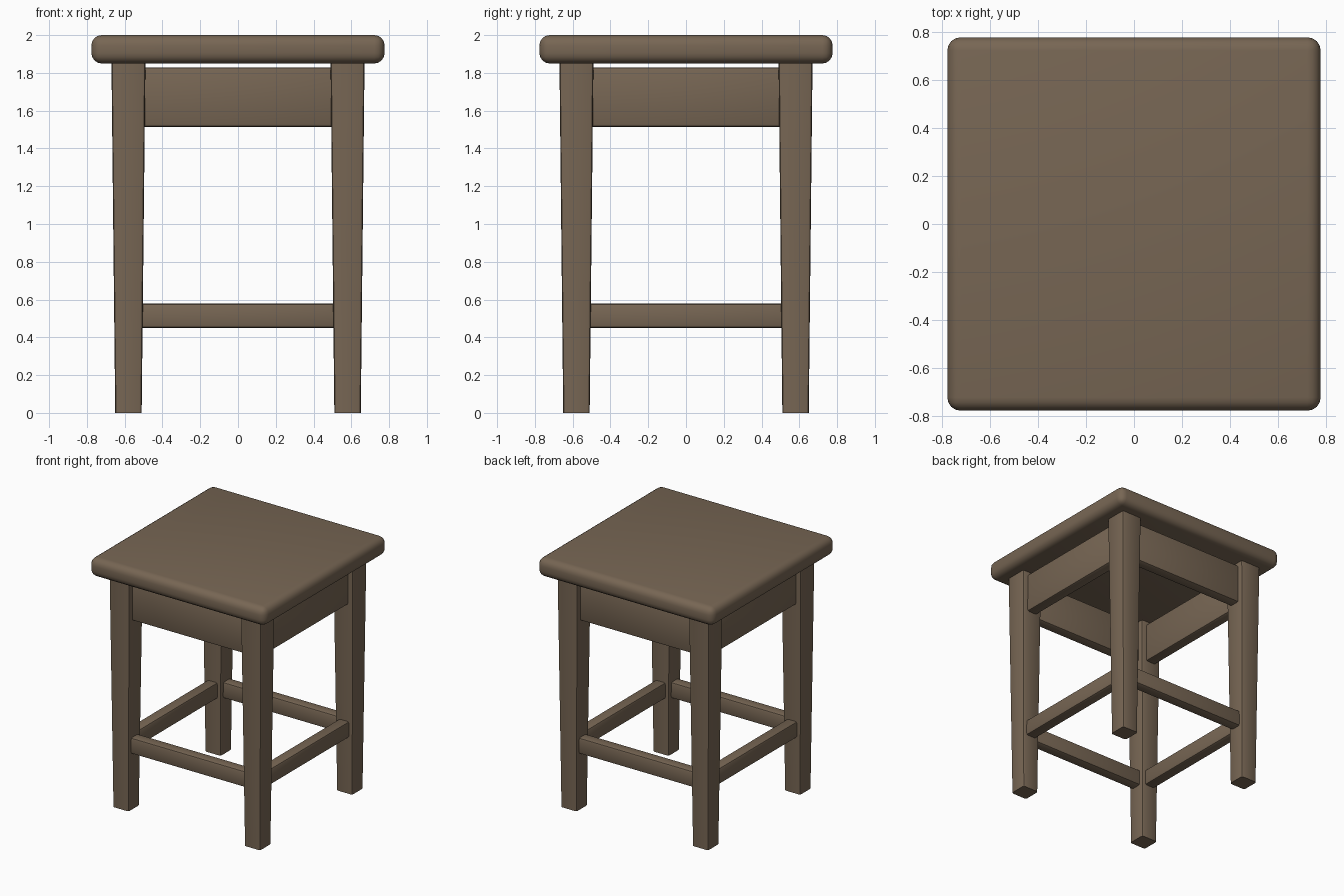
import bpy

if "Cube" in bpy.data.objects:
    bpy.data.objects.remove(bpy.data.objects["Cube"])

wood = bpy.data.materials.new("brown wood")
wood.diffuse_color = (0.185, 0.133, 0.088, 1)
wood.use_nodes = True
wood.node_tree.nodes["Principled BSDF"].inputs["Base Color"].default_value = wood.diffuse_color


def block(name, loc, size, bevel, segments, foot=1.0):
    """Rounded box; foot scales the lower end to make a taper."""
    bpy.ops.mesh.primitive_cube_add(size=1, location=loc)
    ob = bpy.context.object
    ob.name = name
    for v in ob.data.vertices:
        k = foot if v.co.z < 0 else 1.0
        v.co = (v.co.x * size[0] * k, v.co.y * size[1] * k, v.co.z * size[2])
    ob.data.materials.append(wood)
    mod = ob.modifiers.new("rounding", 'BEVEL')
    mod.width = bevel
    mod.segments = segments
    mod.limit_method = 'ANGLE'
    if "leg" in name:
        # round only the upright edges, leave the foot flat and sharp
        mod.limit_method = 'WEIGHT'
        attr = ob.data.attributes.new("bevel_weight_edge", 'FLOAT', 'EDGE')
        for e in ob.data.edges:
            a, b = (ob.data.vertices[i].co for i in e.vertices)
            attr.data[e.index].value = 1.0 if abs(a.z - b.z) > 0.5 else 0.0
    bpy.ops.object.modifier_apply(modifier=mod.name)
    bpy.ops.object.shade_smooth_by_angle()
    return ob


LEG = 0.58  # leg centre distance from the middle

# Seat
block("seat", (0, 0, 1.925), (1.553, 1.553, 0.15), 0.055, 4)

# Tapered legs
for side_y, ny in ((-1, "front"), (1, "back")):
    for side_x, nx in ((-1, "left"), (1, "right")):
        block(f"{ny}_{nx}_leg", (side_x * LEG, side_y * LEG, 0.93),
              (0.18, 0.18, 1.86), 0.015, 2, foot=0.14 / 0.18)

# Aprons under the seat and stretchers near the floor
for s, nx, ny in ((-1, "left", "front"), (1, "right", "back")):
    for part, z, h in (("apron", 1.672, 0.315), ("stretcher", 0.514, 0.128)):
        block(f"{ny}_{part}", (0, s * LEG, z), (1.08, 0.09, h), 0.015, 2)
        block(f"{nx}_{part}", (s * LEG, 0, z), (0.09, 1.08, h), 0.015, 2)
